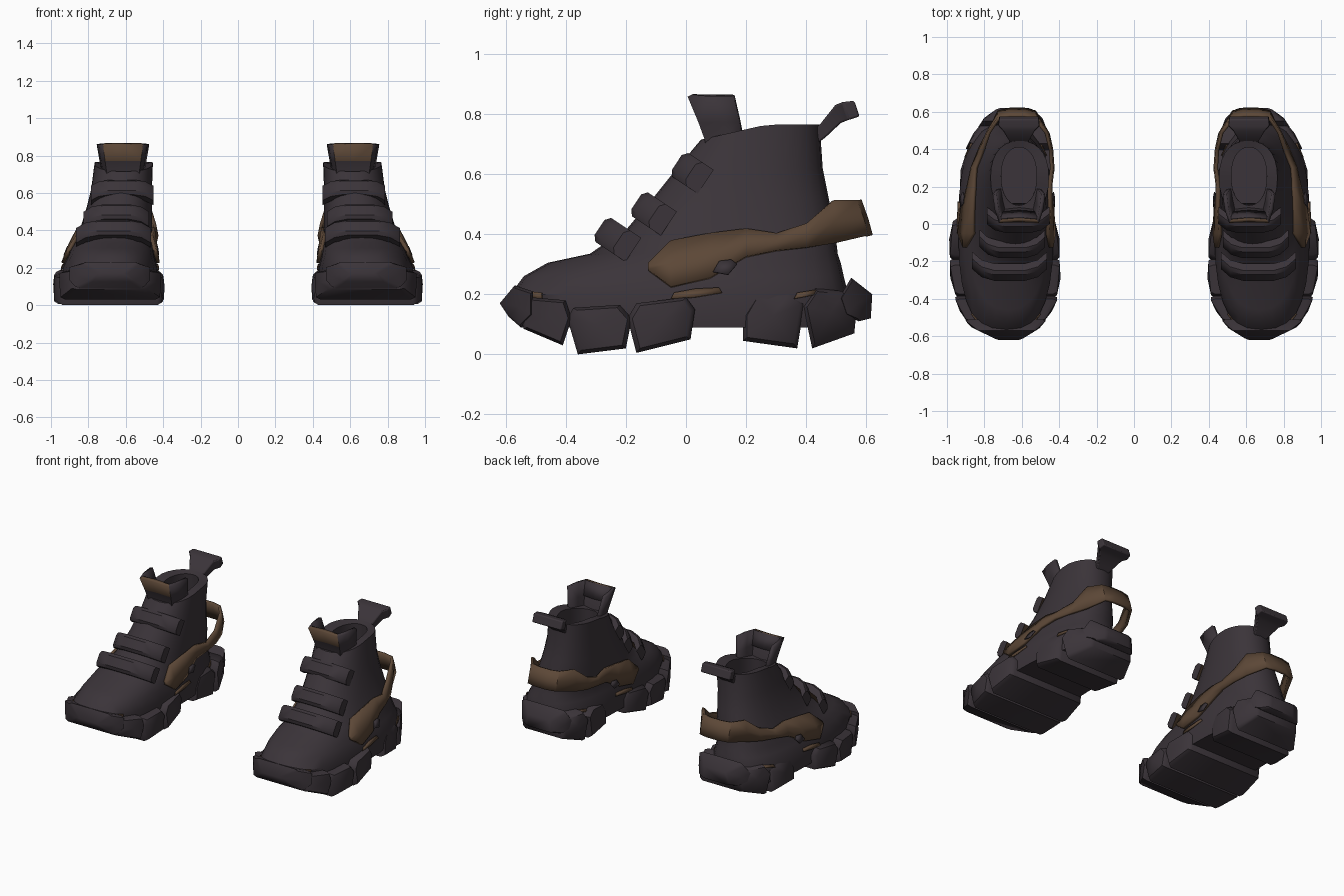
import bpy, bmesh, math
from mathutils import Vector
from mathutils.bvhtree import BVHTree

if "Cube" in bpy.data.objects:
    bpy.data.objects.remove(bpy.data.objects["Cube"])


def material(name, col):
    m = bpy.data.materials.new(name)
    m.diffuse_color = (*col, 1)
    m.use_nodes = True
    m.node_tree.nodes["Principled BSDF"].inputs["Base Color"].default_value = m.diffuse_color
    return m


DARK = material("charcoal", (0.043, 0.034, 0.041))
BROWN = material("brown", (0.108, 0.064, 0.038))


def finish(name, bm, mats, angle=35, thick=0, bevel=0):
    """Make an object from the bmesh and mirror it into a pair."""
    bmesh.ops.recalc_face_normals(bm, faces=bm.faces)
    me = bpy.data.meshes.new(name)
    bm.to_mesh(me)
    bm.free()
    for m in mats:
        me.materials.append(m)
    me.shade_smooth()
    me.set_sharp_from_angle(angle=math.radians(angle))
    ob = bpy.data.objects.new(name, me)
    bpy.context.collection.objects.link(ob)
    if thick:
        s = ob.modifiers.new("thickness", 'SOLIDIFY')
        s.thickness = thick
        s.offset = 0
    if bevel:
        b = ob.modifiers.new("bevel", 'BEVEL')
        b.width = bevel
        b.segments = 2
    ob.modifiers.new("pair", 'MIRROR').use_clip = False
    return ob


def loft(bm, rings, closed=True, caps=True):
    """Join rings of points with quads; returns rows of faces."""
    vs = [[bm.verts.new(p) for p in r] for r in rings]
    n = len(vs[0])
    rows = []
    for a, b in zip(vs, vs[1:]):
        rows.append([bm.faces.new((a[i], a[(i + 1) % n], b[(i + 1) % n], b[i]))
                     for i in range(n if closed else n - 1)])
    if caps:
        bm.faces.new(vs[0][::-1])
        bm.faces.new(vs[-1])
    return rows


# Upper: stacked egg rings, then over the rim and down to the footbed
# (z front, z back, y front, y back, x inner, x outer, squareness)
LEVELS = [
    (.09, .09, -.55, .53, .44, .93, 2.6), (.20, .20, -.585, .54, .43, .94, 2.6),
    (.26, .26, -.54, .525, .445, .91, 2.5), (.305, .305, -.46, .515, .453, .892, 2.4),
    (.335, .335, -.32, .505, .458, .877, 2.4), (.42, .42, -.195, .495, .46, .84, 2.3),
    (.52, .52, -.11, .475, .46, .81, 2.2), (.62, .62, -.03, .455, .46, .785, 2.2),
    (.715, .765, .05, .445, .455, .767, 2.3), (.715, .755, .10, .41, .52, .71, 2.2),
    (.50, .50, .10, .42, .52, .71, 2.2)]


def egg(zf, zb, yf, yb, xl, xr, n, seg=28):
    pts = []
    for i in range(seg):
        a = 2 * math.pi * i / seg
        c, s = math.cos(a), math.sin(a)
        u = math.copysign(abs(c) ** (2 / n), c)
        v = math.copysign(abs(s) ** (2 / n), s)
        t = min(1, (v + 1) * .9)  # collar dips only at the front
        pts.append(((xl + xr) / 2 + u * (xr - xl) / 2, (yf + yb) / 2 + v * (yb - yf) / 2,
                    zf + (zb - zf) * t))
    return pts


bm = bmesh.new()
loft(bm, [egg(*l) for l in LEVELS])
bmesh.ops.recalc_face_normals(bm, faces=bm.faces)
skin = BVHTree.FromBMesh(bm)
finish("upper", bm, [DARK], 40)


def side_x(y, z, side):
    """x of the upper's surface seen from the outer (1) or inner (-1) side."""
    hit = skin.ray_cast(Vector((.65 + side * 2, y, z)), Vector((-side, 0, 0)))[0]
    return hit.x if hit else .65


# Sole: lugs running across the full width, following the sole outline
OUTLINE = [(-.62, .58, .76), (-.54, .475, .90), (-.4, .40, .965), (-.2, .385, .997),
           (.03, .41, .98), (.2, .43, .94), (.4, .42, .91), (.57, .48, .81), (.62, .53, .75)]


def sole_x(y, k):
    y = max(-.62, min(.62, y))
    for a, b in zip(OUTLINE, OUTLINE[1:]):
        if y <= b[0]:
            return a[k] + (b[k] - a[k]) * (y - a[0]) / (b[0] - a[0])


LUGS = {
    "toe_lug": [(-.62, .17), (-.57, .23), (-.51, .21), (-.51, .13), (-.55, .09), (-.59, .125)],
    "front_lug": [(-.55, .12), (-.515, .19), (-.40, .18), (-.38, .12), (-.41, .03), (-.54, .085)],
    "ball_lug": [(-.395, .12), (-.375, .155), (-.22, .165), (-.18, .12), (-.20, .02), (-.36, 0)],
    "mid_lug": [(-.195, .12), (-.165, .17), (0, .19), (.03, .15), (.015, .05), (-.165, .005)],
    "heel_front_lug": [(.19, .13), (.23, .20), (.35, .21), (.395, .17), (.37, .02), (.19, .045)],
    "heel_lug": [(.39, .16), (.43, .22), (.53, .21), (.57, .17), (.56, .07), (.42, .02)],
    "heel_back_lug": [(.51, .19), (.55, .255), (.62, .20), (.615, .12), (.575, .11), (.53, .13)],
}
for name, poly in LUGS.items():
    cy = sum(p[0] for p in poly) / len(poly)
    cz = sum(p[1] for p in poly) / len(poly)

    def ring(k, inset, s):
        return [(sole_x(y, k) + inset, cy + (y - cy) * s, cz + (z - cz) * s) for y, z in poly]
    bm = bmesh.new()
    rings = [ring(1, .012, .86), ring(1, .035, 1), ring(2, -.035, 1), ring(2, -.012, .86)]
    loft(bm, rings, caps=False)
    # pillowed ends
    for r, e in ((rings[0], -.012), (rings[3], .012)):
        mid = bm.verts.new((sum(p[0] for p in r) / 6 + e, cy, cz))
        loop = [min(bm.verts, key=lambda v: (v.co - Vector(p)).length) for p in r]
        for i in range(6):
            bm.faces.new((loop[i], loop[(i + 1) % 6], mid))
    finish(name, bm, [DARK], 48)

# Lace straps: draped bars over the instep, brown underneath
for name, xl, xr, y, z, d in [("top_strap", .453, .787, -.03, .638, .06),
                              ("middle_strap", .475, .825, -.165, .507, .075),
                              ("lower_strap", .465, .865, -.287, .422, .08)]:
    along, out = Vector((0, .55, .83)), Vector((0, -.83, .55))
    rings = []
    for t, drop in [(-1, d), (-.75, d * .35), (-.4, .004), (.4, .004), (.75, d * .35), (1, d)]:
        c = Vector(((xl + xr) / 2 + t * (xr - xl) / 2, y, z)) - out * drop
        rings.append([c + along * a + out * o for a, o in
                      [(-.048, -.055), (-.048, -.01), (-.03, .005), (.03, .005), (.048, -.01), (.048, -.055)]])
    bm = bmesh.new()
    for row in loft(bm, rings):
        row[5].material_index = 1
    finish(name, bm, [DARK, BROWN], 35)

# Tongue: U-shaped flap with a brown patch on its front
bm = bmesh.new()
rows = []
for z, w, yf, ys in [(.55, .09, .10, .15), (.72, .105, .07, .19), (.775, .115, .05, .18), (.862, .13, .014, .16)]:
    rows.append([(.615 + u * w, yf + (ys - yf) * v, z) for u, v in
                 [(-1, 1), (-.92, .45), (-.78, 0), (0, .05), (.78, 0), (.92, .45), (1, 1)]])
for row in loft(bm, rows, False, False)[2:]:
    for f in row[2:4]:
        f.material_index = 1
finish("tongue", bm, [DARK, BROWN], 40, .022)
# Dark lining behind the brown patch
bm = bmesh.new()
loft(bm, [[(x, y + .014, z) for x, y, z in r[2:5]] for r in rows[2:]], False, False)
finish("tongue_lining", bm, [DARK], 40, .008)

# Heel pull tab: flaring T-shaped loop
bm = bmesh.new()
rings = []
for y, z, w, h in [(.425, .72, .045, .02), (.455, .745, .055, .022), (.505, .80, .085, .03), (.53, .81, .11, .03),
                   (.568, .818, .105, .026)]:
    rings.append([(.615 - w, y + .01, z - h), (.615 + w, y + .01, z - h), (.615 + w, y - .008, z + h),
                  (.615 - w, y - .008, z + h)])
loft(bm, rings)
finish("heel_pull_tab", bm, [DARK], 35, bevel=.006)

# Brown heel band: hugs both sides and loops free around the heel
SIDE = [(-.125, .28, .30, .65, .65), (-.05, .225, .375, .65, .65), (.08, .255, .40, .65, .65),
        (.20, .325, .415, .65, .65), (.30, .345, .40, .825, .45), (.40, .355, .435, .795, .457),
        (.49, .37, .512, .765, .48)]  # y, z low, z high, least outer x, least inner x


def band_side(side):
    out = []
    for y, lo, hi, xo, xi in SIDE:
        pts = []
        for z in (lo, (lo + hi) / 2, hi):
            x = side_x(y, z, side)
            x = max(x, xo) if side > 0 else min(x, xi)
            pts.append((x + side * (.01 if z in (lo, hi) else .016), y, z))
        out.append(pts)
    return out


BACK = [[(x, y + .025, .395), (x, y + .01, .45), (x, y - .012, .512)]
        for x, y in [(.725, .575), (.665, .588), (.585, .588), (.53, .575)]]
bm = bmesh.new()
loft(bm, band_side(1) + BACK + band_side(-1)[::-1], False, False)
finish("heel_band", bm, [BROWN], 30, .018)

# Accents: brown bits peeking out above the lugs, dark spot on the band
BITS = [[(-.05, .185), (.03, .19), (.12, .205), (.11, .222), (.03, .218), (-.04, .205)],
        [(-.53, .19), (-.48, .185), (-.48, .205), (-.52, .21)],
        [(.36, .185), (.44, .20), (.43, .215), (.37, .205)]]
SPOT = [[(.09, .275), (.14, .265), (.17, .30), (.15, .315), (.11, .31)]]
for name, polys, mat, off in [("midsole_accents", BITS, BROWN, .006), ("band_spot", SPOT, DARK, .026)]:
    bm = bmesh.new()
    for poly in polys:
        for side in (1, -1):
            bm.faces.new([bm.verts.new((side_x(y, z, side) + side * off, y, z)) for y, z in poly])
    finish(name, bm, [mat], 40, .006)
